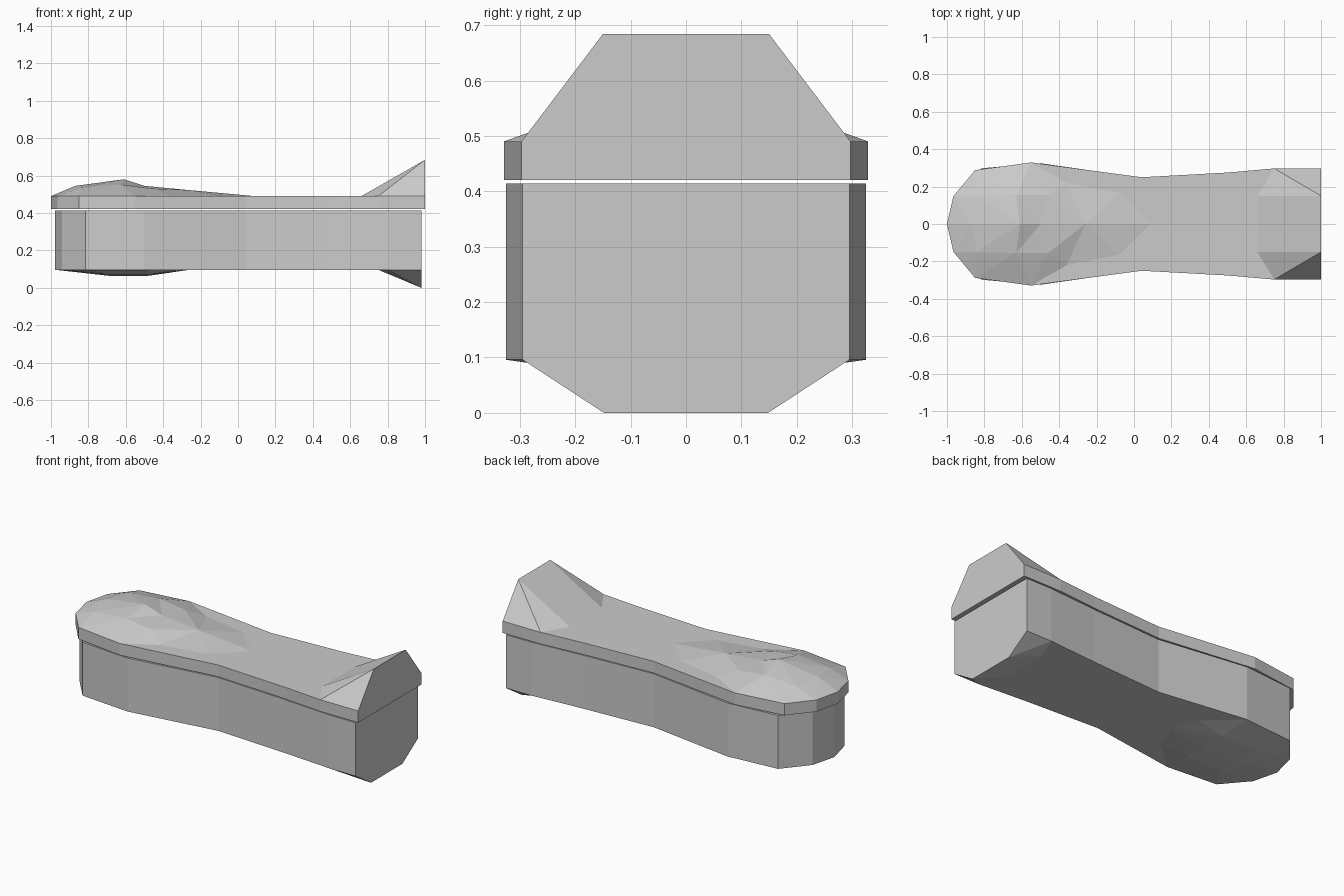
import bpy, bmesh
from mathutils import Vector
from mathutils.geometry import delaunay_2d_cdt

if "Cube" in bpy.data.objects:
    bpy.data.objects.remove(bpy.data.objects["Cube"])


def make_shell(name, half_rim, flat_z, inner, creases):
    """Facet a relief surface inside a mirrored outline, then wall it down to flat_z."""
    rim = half_rim + [(x, -y, z) for x, y, z in reversed(half_rim) if y > 0]
    pts = rim + inner + [(x, -y, z) for x, y, z in inner if y > 0]
    index = {(p[0], p[1]): i for i, p in enumerate(pts)}
    n = len(rim)
    edges = [(i, (i + 1) % n) for i in range(n)]
    for line in creases:
        for s in (1, -1):
            ids = [index[(x, s * y if y else y)] for x, y in line]
            edges += list(zip(ids, ids[1:]))
    co, _, faces, orig, _, _ = delaunay_2d_cdt(
        [Vector(p[:2]) for p in pts], edges, [], 1, 1e-5)
    bm = bmesh.new()
    verts = [bm.verts.new((c.x, c.y, pts[o[0]][2] if o else half_rim[0][2]))
             for c, o in zip(co, orig)]
    for f in faces:
        bm.faces.new([verts[i] for i in f])
    border = [e for e in bm.edges if e.is_boundary]
    ext = bmesh.ops.extrude_edge_only(bm, edges=border)["geom"]
    for v in ext:
        if isinstance(v, bmesh.types.BMVert):
            v.co.z = flat_z
    bmesh.ops.holes_fill(bm, edges=[e for e in bm.edges if e.is_boundary], sides=0)
    bmesh.ops.recalc_face_normals(bm, faces=bm.faces[:])
    bmesh.ops.dissolve_limit(bm, angle_limit=0.01, verts=bm.verts[:], edges=bm.edges[:])
    mesh = bpy.data.meshes.new(name)
    bm.to_mesh(mesh)
    bm.free()
    obj = bpy.data.objects.new(name, mesh)
    bpy.context.collection.objects.link(obj)
    return obj


# Lid: raised head and chest, upswept chamfered foot
T = 0.49
lid_rim = [(-1, 0, T), (-0.965, 0.15, T), (-0.85, 0.288, T), (-0.55, 0.329, T),
           (0.04, 0.25, T), (0.5, 0.275, T), (0.75, 0.297, T), (1, 0.297, T),
           (1, 0.15, 0.684)]
lid_inner = [(-0.87, 0, 0.545), (-0.61, 0, 0.58), (-0.5, 0, 0.545), (-0.26, 0, 0.522),
             (0.09, 0, T), (-0.84, 0.15, 0.535), (-0.63, 0.155, 0.552),
             (-0.46, 0.155, 0.53), (-0.36, 0.22, T), (-0.08, 0.165, T),
             (0.66, 0.15, T)]
make_shell("lid", lid_rim, 0.42, lid_inner, [
    [(-1, 0), (-0.87, 0), (-0.61, 0), (-0.5, 0), (-0.26, 0), (0.09, 0)],
    [(-0.965, 0.15), (-0.84, 0.15), (-0.63, 0.155), (-0.46, 0.155), (-0.26, 0)],
    [(-0.55, 0.329), (-0.36, 0.22), (-0.08, 0.165), (0.09, 0)],
    [(1, 0.15), (0.66, 0.15), (0.75, 0.297)],
    [(0.66, 0.15), (0.66, -0.15)],
])

# Body: straight walls, shallow bulge under the head, foot dropping to the floor
B = 0.096
body_rim = [(-0.978, 0, B), (-0.94, 0.15, B), (-0.815, 0.298, B), (-0.5, 0.325, B),
            (0.04, 0.247, B), (0.5, 0.272, B), (0.81, 0.295, B), (0.98, 0.295, B),
            (0.98, 0.148, 0)]
body_inner = [(-0.69, 0, 0.064), (-0.48, 0, 0.064), (-0.26, 0, B),
              (-0.69, 0.14, 0.069), (-0.48, 0.14, 0.069), (-0.32, 0.16, B),
              (0.75, 0.148, B)]
make_shell("body", body_rim, 0.414, body_inner, [
    [(-0.94, 0.15), (-0.69, 0.14), (-0.48, 0.14), (-0.26, 0)],
    [(-0.5, 0.325), (-0.32, 0.16), (-0.26, 0)],
    [(0.98, 0.148), (0.75, 0.148), (0.81, 0.295)],
    [(0.75, 0.148), (0.75, -0.148)],
])
